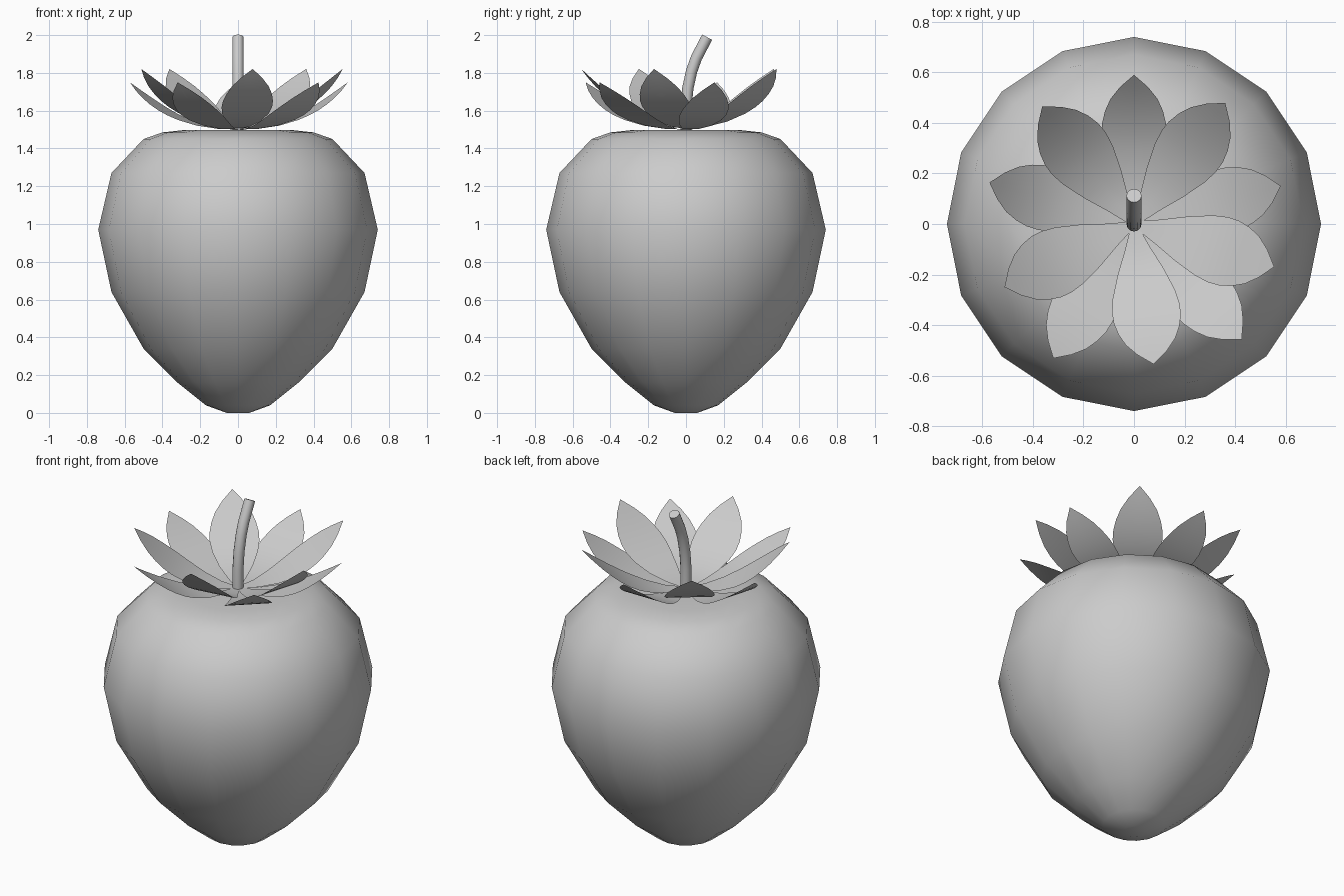
import bpy, bmesh, math
from mathutils import Vector, Matrix

if "Cube" in bpy.data.objects:
    bpy.data.objects.remove(bpy.data.objects["Cube"])


def finish(name, bm, angle=60):
    bmesh.ops.recalc_face_normals(bm, faces=bm.faces)
    mesh = bpy.data.meshes.new(name)
    bm.to_mesh(mesh)
    bm.free()
    obj = bpy.data.objects.new(name, mesh)
    bpy.context.collection.objects.link(obj)
    bpy.ops.object.select_all(action='DESELECT')
    obj.select_set(True)
    bpy.context.view_layer.objects.active = obj
    bpy.ops.object.shade_smooth_by_angle(angle=math.radians(angle))
    return obj


def skin(bm, rings):
    # Bridge matching closed rings and cap both ends
    loops = [[bm.verts.new(p) for p in ring] for ring in rings]
    n = len(loops[0])
    for a, b in zip(loops, loops[1:]):
        for i in range(n):
            j = (i + 1) % n
            bm.faces.new((a[i], a[j], b[j], b[i]))
    bm.faces.new(loops[0][::-1])
    bm.faces.new(loops[-1])


def circle(r, n):
    return [Vector((r * math.cos(2 * math.pi * i / n),
                    r * math.sin(2 * math.pi * i / n), 0)) for i in range(n)]


# Fruit body: 16-sided lathe
profile = [(0.06, 0), (0.17, 0.04), (0.32, 0.16), (0.5, 0.34), (0.67, 0.64),
           (0.74, 0.97), (0.67, 1.27), (0.5, 1.45), (0.4, 1.485),
           (0.29, 1.497), (0.12, 1.498)]
bm = bmesh.new()
skin(bm, [[p + Vector((0, 0, z)) for p in circle(r, 16)] for r, z in profile])
finish("fruit_body", bm)

# Stem: bent tube with a tilted end
path = [(0, 1.49), (0, 1.62), (0.01, 1.72), (0.03, 1.81), (0.055, 1.88), (0.112, 1.989)]
pts = [Vector((0, y, z)) for y, z in path]
bm = bmesh.new()
rings = []
for i, p in enumerate(pts):
    d = pts[min(i + 1, len(pts) - 1)] - pts[max(i - 1, 0)]
    tilt = Matrix.Rotation(-math.atan2(d.y, d.z), 3, 'X')
    rings.append([p + tilt @ c for c in circle(0.03, 12)])
skin(bm, rings)
finish("stem", bm)

# Leaf outline: fraction along the leaf, fraction of the half width
outline = [(0, 0.08), (0.17, 0.36), (0.34, 0.68), (0.5, 0.92), (0.6, 1.0), (0.68, 0.99),
           (0.76, 0.9), (0.84, 0.73), (0.92, 0.43), (1, 0)]


def leaf(name, angle, length, half_width, base_z, rise, power):
    bm = bmesh.new()
    turn = Matrix.Rotation(math.radians(angle), 3, 'Z')
    rows = []
    for t, w in outline:
        z = base_z + rise * t ** power
        cols = (-1, 0, 1) if w else (0,)
        rows.append([bm.verts.new(turn @ Vector((length * t, s * w * half_width, z)))
                     for s in cols])
    for a, b in zip(rows, rows[1:]):
        for k in range(2):
            if len(b) == 3:
                bm.faces.new((a[k], b[k], b[k + 1], a[k + 1]))
            else:
                bm.faces.new((a[k], b[0], a[k + 1]))
    return finish(name, bm)


# Lower and upper rows of leaves
lower = [(90, 0.59), (14.5, 0.6), (-47, 0.625), (-121, 0.62), (164, 0.595)]
upper = [(53, 0.6), (-17, 0.58), (-82, 0.56), (-154, 0.57), (128, 0.59)]
for i, (a, length) in enumerate(lower):
    leaf(f"lower_leaf_{i + 1}", a, length, 0.127, 1.5, 0.25, 2.3)
for i, (a, length) in enumerate(upper):
    leaf(f"upper_leaf_{i + 1}", a, length, 0.135, 1.506, 0.315, 2.0)
